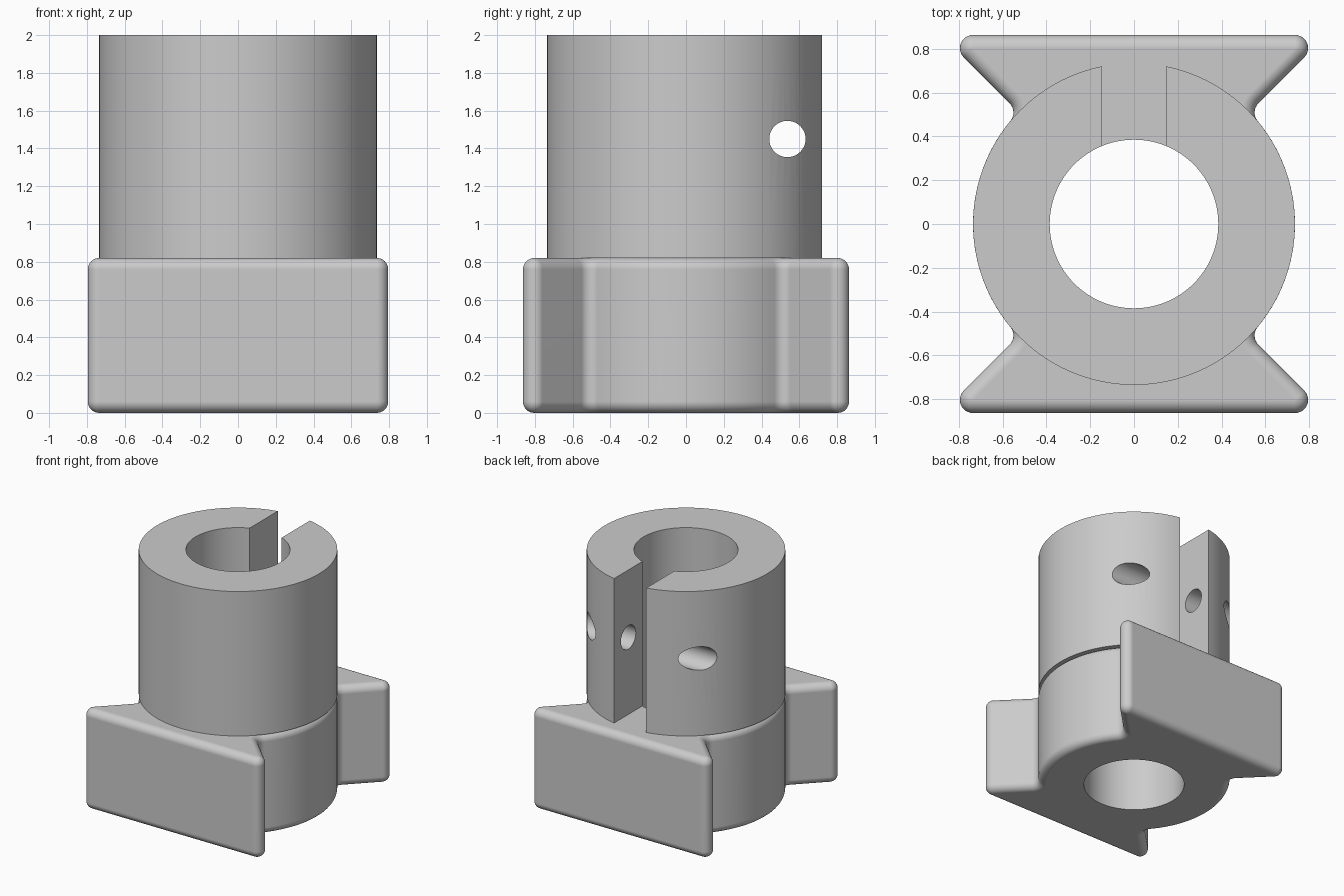
import bpy, bmesh
from math import sin, cos, pi, radians, atan2, hypot, sqrt

cube = bpy.data.objects.get("Cube")
if cube:
    bpy.data.objects.remove(cube, do_unlink=True)

R_BODY, R_BORE, R_EDGE = 0.735, 0.385, 0.06
BASE_TOP, TOP = 0.82, 2.0

grey = bpy.data.materials.new("plain_grey")
grey.use_nodes = True
colour = (0.6, 0.6, 0.6, 1)
grey.diffuse_color = colour
grey.node_tree.nodes["Principled BSDF"].inputs["Base Color"].default_value = colour


def arc(cx, cy, r, start, end, steps):
    angles = [start + (end - start) * i / steps for i in range(steps + 1)]
    return [(cx + r * cos(a), cy + r * sin(a)) for a in angles]


# Base outline: round body, fillet and rounded wing tip, shrunk by an inset
corner_x, corner_y = 0.735, 0.803
line_offset = (corner_x - corner_y) / sqrt(2) + R_EDGE
n = line_offset + R_EDGE
u = sqrt((R_BODY + R_EDGE) ** 2 - n ** 2)
fillet_x, fillet_y = (u + n) / sqrt(2), (u - n) / sqrt(2)
join = atan2(fillet_y, fillet_x)


def outline(inset):
    quarter = arc(0, 0, R_BODY - inset, 0, join, 14)
    quarter += arc(fillet_x, fillet_y, R_EDGE + inset, join + pi, radians(135), 8)[1:]
    quarter += arc(corner_x, corner_y, R_EDGE - inset, radians(-45), pi / 2, 12)
    right = [(x, -y) for x, y in reversed(quarter[1:])] + quarter
    return right + [(-x, -y) for x, y in right]


def add_object(name, bm):
    bmesh.ops.recalc_face_normals(bm, faces=bm.faces[:])
    mesh = bpy.data.meshes.new(name)
    bm.to_mesh(mesh)
    bm.free()
    mesh.materials.append(grey)
    obj = bpy.data.objects.new(name, mesh)
    bpy.context.collection.objects.link(obj)
    return obj


def cylinder(name, radius, low, high):
    bm = bmesh.new()
    bmesh.ops.create_cone(bm, cap_ends=True, segments=96, radius1=radius,
                          radius2=radius, depth=high - low)
    bmesh.ops.translate(bm, verts=bm.verts[:], vec=(0, 0, (low + high) / 2))
    return add_object(name, bm)


def activate(obj):
    bpy.ops.object.select_all(action='DESELECT')
    obj.select_set(True)
    bpy.context.view_layer.objects.active = obj


def cut(obj, cutter):
    cutter.hide_render = True
    activate(obj)
    mod = obj.modifiers.new("cut", 'BOOLEAN')
    mod.operation, mod.solver, mod.object = 'DIFFERENCE', 'EXACT', cutter
    bpy.ops.object.modifier_apply(modifier=mod.name)


def finish(obj):
    activate(obj)
    bpy.ops.object.shade_smooth_by_angle(angle=radians(30))
    mod = obj.modifiers.new("clean_shading", 'WEIGHTED_NORMAL')
    mod.keep_sharp = True


# Winged base with rounded top and bottom edges
STEPS = 8
levels = []
for i in range(STEPS + 1):
    t = pi / 2 * i / STEPS
    levels.append((R_EDGE * (1 - sin(t)), R_EDGE * (1 - cos(t))))
levels += [(inset, BASE_TOP - z) for inset, z in reversed(levels)]
bm = bmesh.new()
rings = [[bm.verts.new((x, y, z)) for x, y in outline(inset)] for inset, z in levels]
# levels start fully inset at the bottom and end fully inset at the top
for low, high in zip(rings, rings[1:]):
    for i in range(len(low)):
        bm.faces.new((low[i - 1], low[i], high[i], high[i - 1]))
bm.faces.new(list(reversed(rings[0])))
bm.faces.new(rings[-1])
bmesh.ops.remove_doubles(bm, verts=bm.verts[:], dist=0.00001)
winged_base = add_object("winged_base", bm)

# Slotted collar
collar = cylinder("slotted_collar", R_BODY, BASE_TOP, TOP)

# Bore through both parts
bore = cylinder("bore_cutter", R_BORE, -0.2, TOP + 0.2)
cut(winged_base, bore)
cut(collar, bore)

# Slot at the back of the collar
bm = bmesh.new()
bmesh.ops.create_cube(bm, size=1)
bmesh.ops.scale(bm, verts=bm.verts[:], vec=(0.29, 0.8, 1.6))
bmesh.ops.translate(bm, verts=bm.verts[:], vec=(0, 0.6, 1.5))
slot = add_object("slot_cutter", bm)
cut(collar, slot)

# Clamp bolt hole across the slot
bolt = cylinder("bolt_cutter", 0.096, -1, 1)
for v in bolt.data.vertices:
    x, y, z = v.co
    v.co = (z, y + 0.537, 1.45 - x)
cut(collar, bolt)

for cutter in (bore, slot, bolt):
    bpy.data.objects.remove(cutter, do_unlink=True)
for part in (winged_base, collar):
    finish(part)
